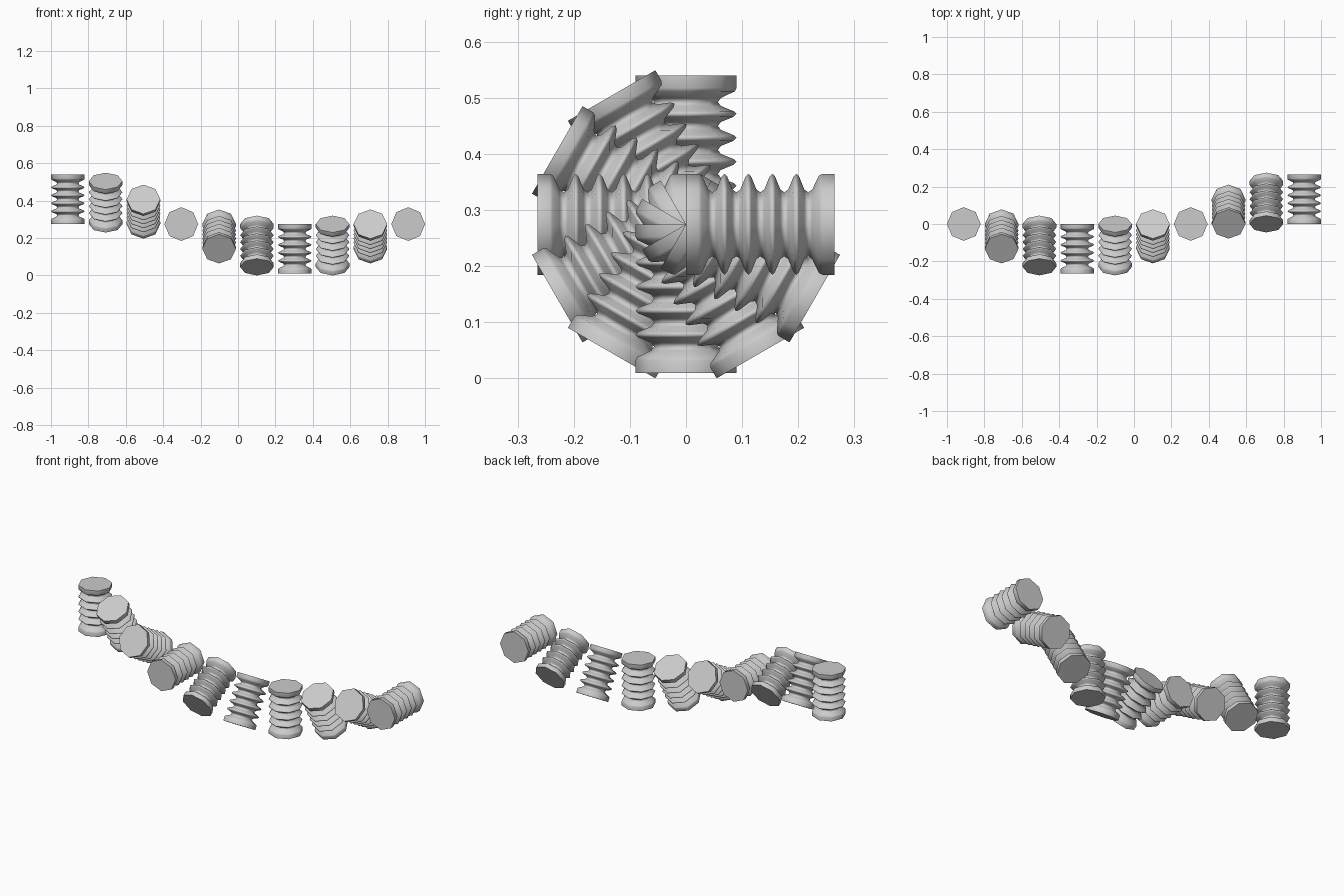
import bpy, bmesh
from math import sin, cos, pi, radians

if "Cube" in bpy.data.objects:
    bpy.data.objects.remove(bpy.data.objects["Cube"])

SIDES, COUNT = 8, 10
R, VALLEY, LENGTH = 0.09, 0.057, 0.265
PIVOT_Z, STEP = 0.2745, 1.82 / 9

# Bellows profile: (radius, height), flange - 4 ridges - flange
pitch = 0.0427
mid = LENGTH / 2
profile = [(R, 0), (R, 0.022), (R - 0.003, 0.028)]
for k in range(5):
    v = mid + (k - 2) * pitch
    profile += [(VALLEY + 0.005, v - 0.007), (VALLEY, v), (VALLEY + 0.005, v + 0.007)]
    if k < 4:
        p = v + pitch / 2
        profile += [(R - 0.005, p - 0.005), (R, p), (R - 0.005, p + 0.005)]
profile += [(R - 0.003, LENGTH - 0.028), (R, LENGTH - 0.022), (R, LENGTH)]


def make_spool_mesh():
    bm = bmesh.new()
    rings = [[bm.verts.new((r * cos(2 * pi * i / SIDES), r * sin(2 * pi * i / SIDES), z))
              for i in range(SIDES)] for r, z in profile]
    for a, b in zip(rings, rings[1:]):
        for i in range(SIDES):
            j = (i + 1) % SIDES
            bm.faces.new((a[i], a[j], b[j], b[i])).smooth = True
    # Flat end caps with sharp rims
    for ring in (rings[0][::-1], rings[-1]):
        cap = bm.faces.new(ring)
        for e in cap.edges:
            e.smooth = False
    mesh = bpy.data.meshes.new("bellows_spool")
    bm.to_mesh(mesh)
    bm.free()
    return mesh


# Row of spools, each turned 30 degrees further about the x axis
spool = make_spool_mesh()
for n in range(COUNT):
    ob = bpy.data.objects.new(f"bellows_spool_{n + 1}", spool)
    ob.location = (-0.91 + n * STEP, 0, PIVOT_Z)
    ob.rotation_euler = (radians(30 * n), 0, 0)
    bpy.context.collection.objects.link(ob)
